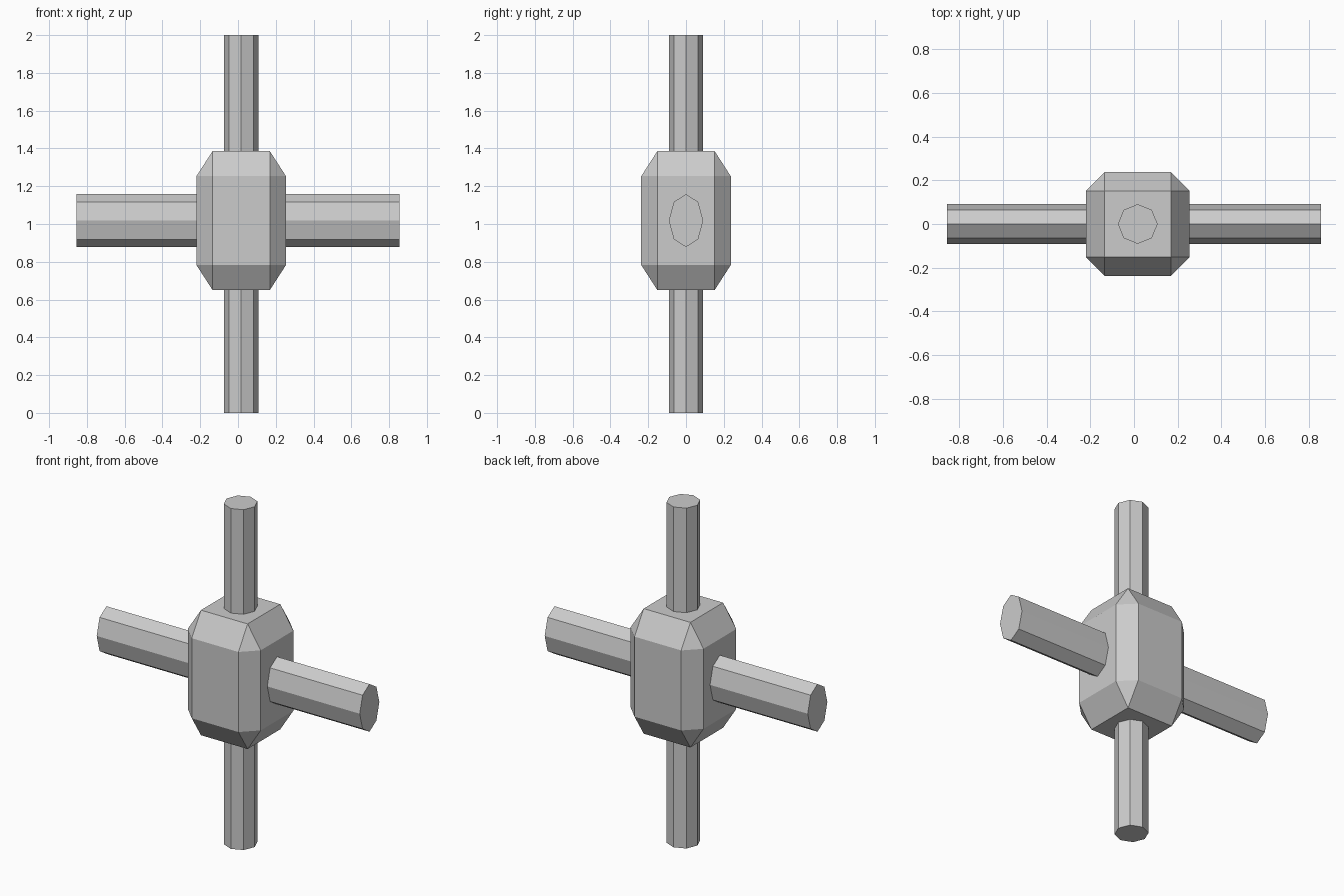
import bpy
import math

if "Cube" in bpy.data.objects:
    bpy.data.objects.remove(bpy.data.objects["Cube"], do_unlink=True)

GREY = (0.6, 0.6, 0.6, 1)
grey = bpy.data.materials.new("plain_grey")
grey.use_nodes = True
grey.diffuse_color = GREY
grey.node_tree.nodes["Principled BSDF"].inputs["Base Color"].default_value = GREY

HUB_X = 0.017
HUB_Z = 1.018


def finish(name):
    obj = bpy.context.object
    obj.name = name
    obj.data.materials.append(grey)
    return obj


# Chamfered hub: bevel a unit cube, then stretch it so the chamfers stretch too
bpy.ops.mesh.primitive_cube_add(size=1, location=(HUB_X, 0, HUB_Z))
hub = finish("hub")
hub.scale = (0.474, 0.474, 0.735)
bevel = hub.modifiers.new("chamfer", "BEVEL")
bevel.width = 0.18
bevel.segments = 1

# Upright eight-sided rod through the hub
bpy.ops.mesh.primitive_cylinder_add(vertices=8, radius=0.091, depth=2,
                                    location=(HUB_X, 0, 1))
finish("upright_rod")

# Horizontal rod, taller than it is deep
bpy.ops.mesh.primitive_cylinder_add(vertices=8, radius=0.091, depth=1.71,
                                    location=(0, 0, HUB_Z),
                                    rotation=(0, math.pi / 2, 0))
cross = finish("cross_rod")
cross.scale.x = 0.14 / 0.091
